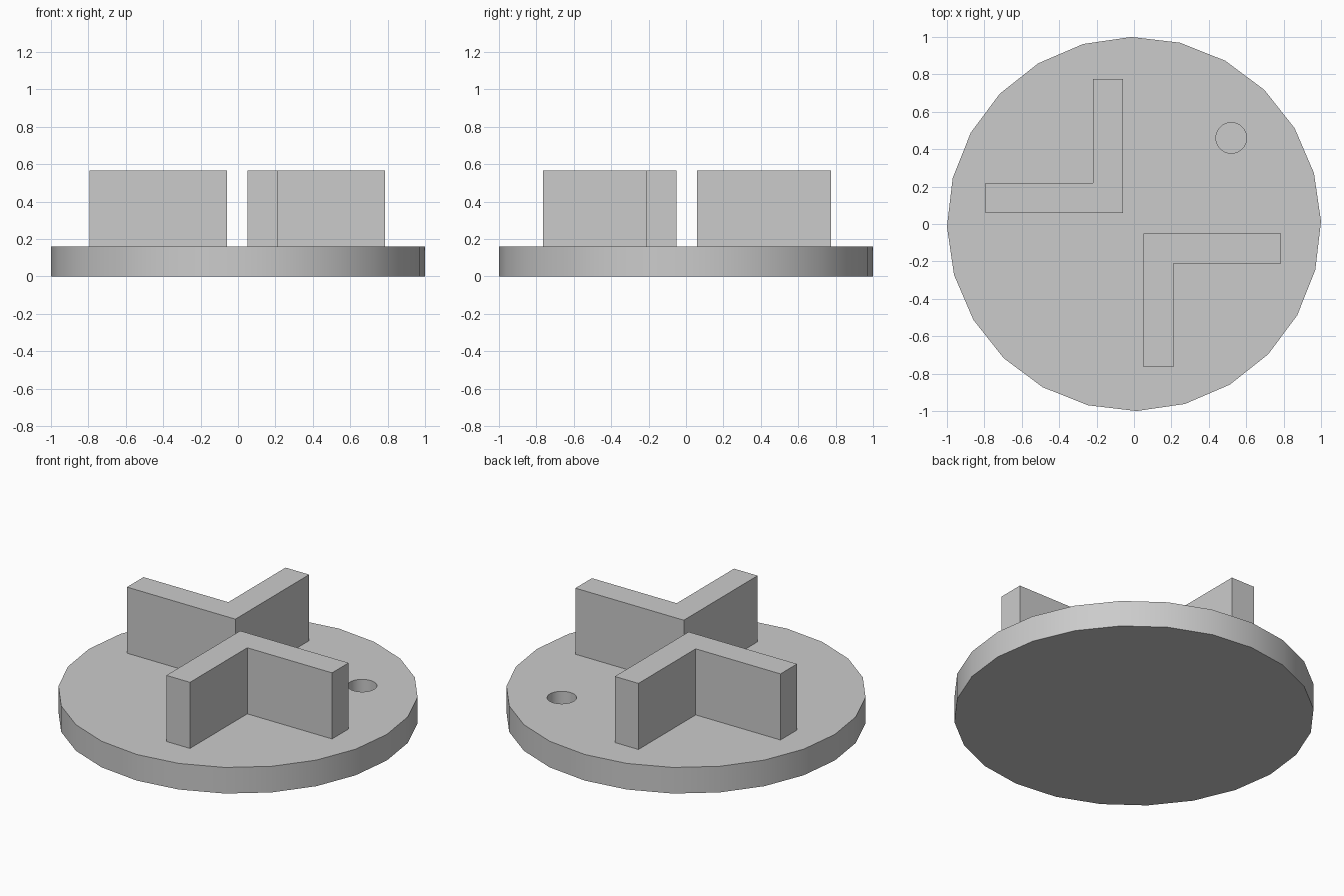
import bpy, math
import bmesh

cube = bpy.data.objects.get("Cube")
if cube:
    bpy.data.objects.remove(cube, do_unlink=True)

BASE_TOP = 0.16
WALL_TOP = 0.565

grey = bpy.data.materials.new("plain grey")
grey.use_nodes = True
grey.diffuse_color = (0.6, 0.6, 0.6, 1)
grey.node_tree.nodes["Principled BSDF"].inputs["Base Color"].default_value = (0.6, 0.6, 0.6, 1)


def prism(name, outline, bottom, top):
    """Extrude a closed counter-clockwise outline between two heights."""
    bm = bmesh.new()
    face = bm.faces.new([bm.verts.new((x, y, bottom)) for x, y in outline])
    out = bmesh.ops.extrude_face_region(bm, geom=[face], use_keep_orig=True)
    moved = [v for v in out["geom"] if isinstance(v, bmesh.types.BMVert)]
    bmesh.ops.translate(bm, vec=(0, 0, top - bottom), verts=moved)
    bmesh.ops.recalc_face_normals(bm, faces=bm.faces)
    mesh = bpy.data.meshes.new(name)
    bm.to_mesh(mesh)
    bm.free()
    mesh.materials.append(grey)
    obj = bpy.data.objects.new(name, mesh)
    bpy.context.collection.objects.link(obj)
    return obj


def circle(cx, cy, radius, sides, turn=0.0):
    angles = [math.tau * i / sides + turn for i in range(sides)]
    return [(cx + radius * math.cos(a), cy + radius * math.sin(a)) for a in angles]


def corner_wall(name, x, y, end_x, end_y, thick=0.16):
    """L-shaped wall with its outer corner at x, y and arms to end_x and end_y."""
    ix = x + math.copysign(thick, end_x - x)
    iy = y + math.copysign(thick, end_y - y)
    outline = [(x, y), (end_x, y), (end_x, iy), (ix, iy), (ix, end_y), (x, end_y)]
    return prism(name, outline, BASE_TOP, WALL_TOP)


# Round base
base = prism("round_base", circle(0, 0, 1, 24, math.radians(0.8)), 0, BASE_TOP)

# Blind peg hole in the base
cutter = prism("hole_cutter", circle(0.52, 0.46, 0.082, 32), 0.04, 0.3)
cutter.hide_render = True
cut = base.modifiers.new("peg_hole", "BOOLEAN")
cut.operation = "DIFFERENCE"
cut.solver = "EXACT"
cut.object = cutter
bpy.context.view_layer.objects.active = base
base.select_set(True)
bpy.ops.object.modifier_apply(modifier=cut.name)
bpy.data.objects.remove(cutter, do_unlink=True)
bpy.ops.object.shade_smooth_by_angle(angle=math.radians(30))

# Two corner walls, back to back
corner_wall("back_corner_wall", -0.06, 0.06, -0.795, 0.775)
corner_wall("front_corner_wall", 0.05, -0.05, 0.785, -0.765)
